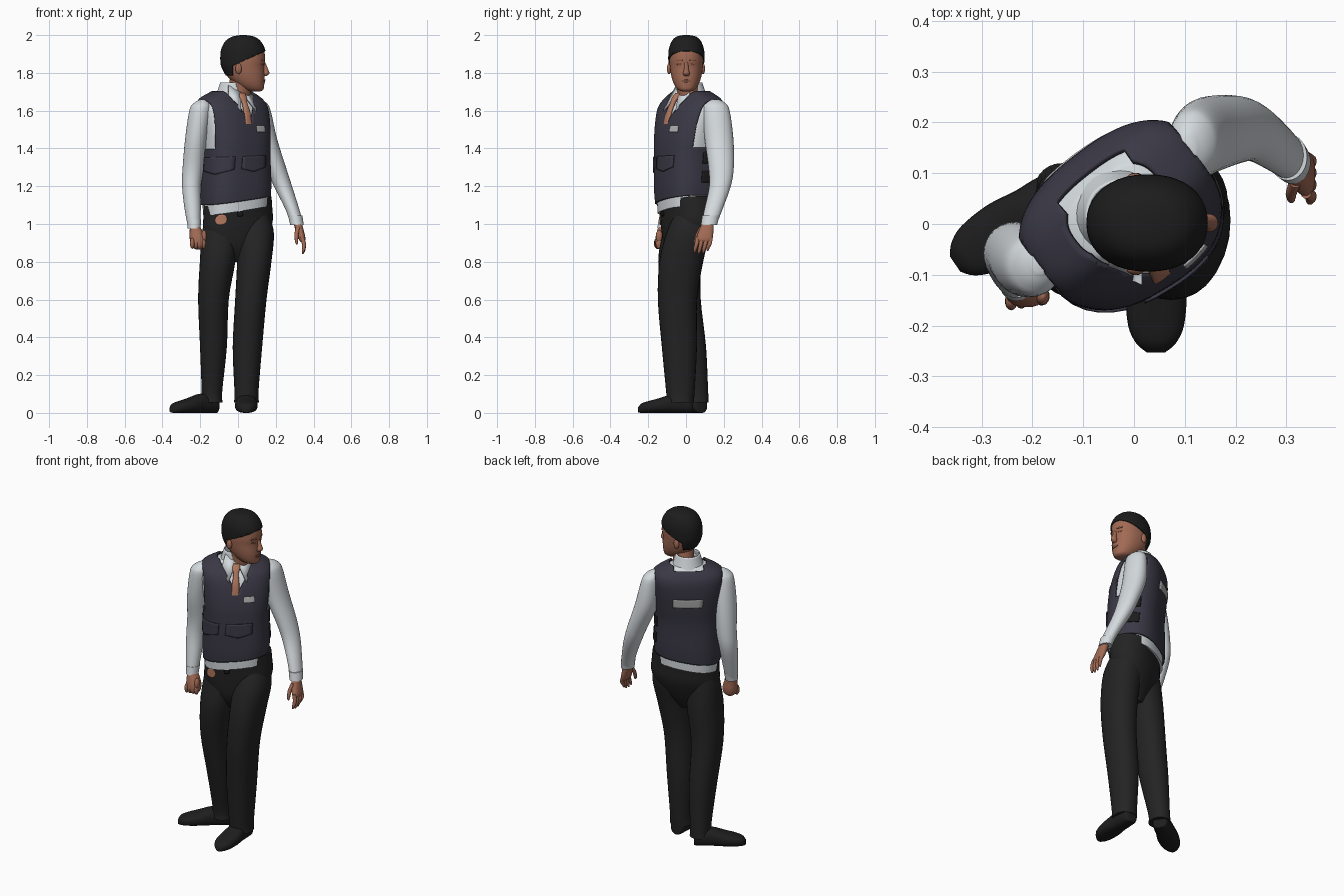
import bpy, bmesh, math
from mathutils import Matrix, Vector
from mathutils.bvhtree import BVHTree

if "Cube" in bpy.data.objects:
    bpy.data.objects.remove(bpy.data.objects["Cube"])

def material(name, *rgb):
    m = bpy.data.materials.new(name)
    m.diffuse_color = (*rgb, 1)
    m.use_nodes = True
    m.node_tree.nodes["Principled BSDF"].inputs["Base Color"].default_value = m.diffuse_color
    return m
SKIN = material("skin", .36, .145, .09)
FEATURE = material("dark_skin", .22, .088, .057)
HAIR = material("hair_black", .012, .012, .012)
SHIRT = material("shirt_white", .66, .70, .73)
VEST = material("vest_navy", .042, .04, .06)
TROUSER = material("trouser_black", .017, .017, .017)
SHOE = material("shoe_black", .013, .013, .014)
PATCH = material("patch_grey", .44, .44, .45)
TIE = material("tie_tan", .45, .19, .115)
I = Matrix.Identity(4)
T = Matrix.Translation((-.012, 0, 0)) @ Matrix.Rotation(math.radians(30), 4, 'Z')  # turned torso
torso = []
def finish(name, bm, mat, M=I, solid=0):
    me = bpy.data.meshes.new(name)
    bm.to_mesh(me)
    me.materials.append(mat)
    me.shade_smooth()
    me.set_sharp_from_angle(angle=math.radians(45))
    ob = bpy.data.objects.new(name, me)
    bpy.context.collection.objects.link(ob)
    ob.matrix_world = M
    if solid:
        md = ob.modifiers.new("thickness", 'SOLIDIFY')
        md.thickness, md.offset = solid, -1
    if M is T:
        torso.append(ob)
    return ob
def spline(rings, sub):
    out = []
    for i in range(len(rings) - 1):
        q = [rings[min(max(i + k, 0), len(rings) - 1)] for k in (-1, 0, 1, 2)]
        for t in (k / sub for k in range(sub)):
            out.append([.5 * (2 * b + (c - a) * t + (2 * a - 5 * b + 4 * c - d) * t * t
                              + (3 * b - a - 3 * c + d) * t ** 3) for a, b, c, d in zip(*q)])
    return out + [rings[-1]]
def loft(name, rings, mat, n=28, power=2, sub=4, M=I, caps=True, solid=0):
    """Skin through rings of (x, y, z, rx, ry)."""
    bm = bmesh.new()
    cs = [(math.cos(2 * math.pi * i / n), math.sin(2 * math.pi * i / n)) for i in range(n)]
    loops = [[bm.verts.new((x + rx * math.copysign(abs(c) ** (2 / power), c),
                            y + ry * math.copysign(abs(s) ** (2 / power), s), z)) for c, s in cs]
             for x, y, z, rx, ry in spline(rings, sub)]
    for a, b in zip(loops, loops[1:]):
        for i in range(n):
            bm.faces.new((a[i], a[(i + 1) % n], b[(i + 1) % n], b[i]))
    if caps:
        bm.faces.new(loops[0])
        bm.faces.new(loops[-1])
        bmesh.ops.recalc_face_normals(bm, faces=bm.faces)
    return finish(name, bm, mat, M, solid)
def blob(name, loc, size, mat):
    bm = bmesh.new()
    bmesh.ops.create_uvsphere(bm, u_segments=14, v_segments=8, radius=1,
                              matrix=Matrix.Translation(loc) @ Matrix.Diagonal((*size, 1)))
    return finish(name, bm, mat)
def surface(ob):
    return BVHTree.FromPolygons([v.co for v in ob.data.vertices], [p.vertices[:] for p in ob.data.polygons])
def plate(name, tree, a0, a1, z0, z1, mat, M=I, cx=0, disc=False, lift=.006, n=8, point=0):
    """Thin plate wrapped on a surface between two angles (0 = front, 90 = left side) and heights."""
    bm, g = bmesh.new(), []
    for k in range((n + 1) ** 2):
        s, t = 2 * (k % (n + 1)) / n - 1, 2 * (k // (n + 1)) / n - 1
        if disc:
            s, t = s * math.sqrt(1 - t * t / 2), t * math.sqrt(1 - s * s / 2)
        a = math.radians((a0 + a1) / 2 + s * (a1 - a0) / 2)
        z = (z0 + z1) / 2 + t * (z1 - z0) / 2 - point * (1 - abs(s)) * (1 - t) / 2
        d = Vector((math.sin(a), -math.cos(a), 0))
        g.append(bm.verts.new(tree.ray_cast(Vector((cx, 0, z)) + d, -d)[0] + d * lift))
    for j in range(n):
        for k in range(j * (n + 1), j * (n + 1) + n):
            bm.faces.new((g[k], g[k + 1], g[k + n + 2], g[k + n + 1]))
    return finish(name, bm, mat, M, lift)
def cut(ob, planes, rule):
    """Slice along planes, then drop the faces that match the rule."""
    bm = bmesh.new()
    bm.from_mesh(ob.data)
    for co, no in planes:
        bmesh.ops.bisect_plane(bm, geom=bm.verts[:] + bm.edges[:] + bm.faces[:], plane_co=co, plane_no=no, dist=1e-5)
    bmesh.ops.delete(bm, geom=[f for f in bm.faces if rule(f.calc_center_median())], context='FACES')
    bm.to_mesh(ob.data)

# Shirt body and vest
body = [(0, 0, 1.125, .185, .146), (0, 0, 1.2, .188, .15), (0, .002, 1.35, .184, .15), (0, .01, 1.45, .192, .153),
        (0, .024, 1.55, .203, .147), (0, .036, 1.62, .206, .132), (0, .043, 1.665, .182, .105), (0, .035, 1.705, .105, .08)]
loft("shirt_body", [(x, y, z - .012 - .04 * (z < 1.15), a - .012, b - .012) for x, y, z, a, b in body], SHIRT, 48, 2.5, M=T)
vest = loft("vest", body, VEST, 64, 2.5, 5, T, False, .011)
vest_skin = surface(vest)
planes = [((0, 0, 1.4), (0, 0, 1)), ((0, 0, 1.685), (0, 0, 1)), ((0, .02, 0), (0, 1, 0))]
for s in (-1, 1):
    planes += [((s * .174, 0, 1.4), (s, 0, -.06)), ((s * .01, 0, 1.555), (s, 0, -.58)), ((s * .085, 0, 0), (1, 0, 0))]
cut(vest, planes, lambda c: (c.z > 1.4 and abs(c.x) > .174 + .06 * (c.z - 1.4))
    or (c.y < .02 and abs(c.x) < .01 + .58 * (c.z - 1.555)) or (c.y > .02 and c.z > 1.685 and abs(c.x) < .085))
# Vest details
plate("right_pocket_flap", vest_skin, -96, -32, 1.295, 1.36, VEST, T, point=.02)
plate("left_pocket_flap", vest_skin, -18, 36, 1.295, 1.36, VEST, T, point=.02)
plate("chest_badge", vest_skin, 17, 39, 1.488, 1.52, PATCH, T, lift=.004)
plate("back_patch", vest_skin, 153, 207, 1.475, 1.525, PATCH, T, lift=.004)
for k, z in enumerate((1.31, 1.2)):
    plate(f"side_strap_{k + 1}", vest_skin, 88, 118, z, z + .065, HAIR, T, lift=.005)
# Collar and tie
loft("collar", [(0, .033, 1.66, .096, .088), (0, .03, 1.7, .082, .077), (0, .025, 1.75, .067, .066)],
     SHIRT, M=T, caps=False, solid=.006)
for side, s in (("left", 1), ("right", -1)):
    bm = bmesh.new()
    v = [bm.verts.new((s * x, y, z)) for x, y, z in
         ((.004, -.052, 1.70), (.062, -.018, 1.735), (.085, -.05, 1.665), (.052, -.112, 1.6))]
    bm.faces.new(v if s < 0 else v[::-1])
    bmesh.ops.triangulate(bm, faces=bm.faces)
    finish(side + "_collar_wing", bm, SHIRT, T, .008)
loft("tie", [(-.008, -.122, 1.53, .022, .008), (-.008, -.108, 1.59, .02, .01), (-.006, -.084, 1.64, .015, .012),
             (-.004, -.068, 1.668, .022, .014), (0, -.054, 1.693, .017, .01)], TIE, 16, 2.6, M=T)
# Sleeves and cuffs
arms = {
    "left": [(.105, .148, 1.66, .015, .025), (.112, .153, 1.64, .04, .055), (.12, .159, 1.6, .053, .072),
             (.145, .175, 1.45, .062, .076), (.2, .186, 1.3, .054, .067), (.238, .18, 1.2, .048, .057),
             (.287, .146, 1.08, .037, .048), (.312, .122, 1.0, .034, .041)],
    "right": [(-.185, -.075, 1.66, .015, .02), (-.192, -.078, 1.64, .042, .048), (-.2, -.08, 1.6, .058, .063),
              (-.222, -.07, 1.45, .058, .07), (-.237, -.056, 1.3, .056, .06), (-.246, -.062, 1.2, .05, .055),
              (-.24, -.09, 1.08, .043, .045), (-.232, -.114, .98, .032, .036)]}
for side, r in arms.items():
    loft(side + "_sleeve", r, SHIRT)
    x, y, z, a, b = r[-1]
    loft(side + "_cuff", [(x, y, z - .004, a + .002, b + .002),
                          (x - .009 * (side == "left"), y + .01, z + .045, a + .004, b + .005)], SHIRT, sub=1)
# Left hand hangs open
loft("left_hand", [(.312, .118, 1.02, .022, .028), (.325, .108, .97, .022, .038),
                   (.338, .098, .925, .019, .044), (.342, .096, .905, .011, .038)], SKIN, 18, 2.4)
for i in range(4):
    y, d = .062 + .023 * i, (.006, 0, .003, .016)[i]
    loft(f"left_finger_{i + 1}", [(.339, y, .93, .011, .012), (.349, y - .006, .895, .011, .0115),
         (.347, y - .014, .86 + d, .009, .01), (.343, y - .017, .842 + d, .004, .004)], SKIN, 10, sub=3)
loft("left_thumb", [(.318, .085, .985, .012, .014), (.31, .062, .945, .011, .012),
                    (.31, .05, .905, .008, .009), (.312, .048, .892, .003, .004)], SKIN, 10)
# Right hand is a loose fist
loft("right_hand", [(-.232, -.113, 1.0, .022, .028), (-.22, -.122, .955, .036, .034), (-.213, -.126, .915, .042, .038),
                    (-.211, -.128, .882, .034, .032), (-.211, -.128, .866, .014, .014)], SKIN, 18, 2.4)
for i in range(4):
    blob(f"right_finger_{i + 1}", (-.242 + .02 * i, -.152 + .003 * i, .898), (.0125, .018, .03), SKIN)
blob("right_thumb", (-.18, -.142, .935), (.014, .018, .034), SKIN)
# Trousers
hips = loft("trouser_hips", [(0, -.01, .8, .05, .05), (0, -.01, .88, .135, .09), (.012, 0, .98, .19, .116),
                             (.012, 0, 1.06, .19, .122), (.01, 0, 1.12, .186, .128)], TROUSER, 40, 2.2, M=T)
loft("left_trouser_leg", [(.045, -.03, .055, .066, .07), (.045, -.03, .12, .064, .076), (.05, -.035, .35, .078, .093),
                          (.068, -.045, .6, .083, .104), (.086, -.025, .8, .091, .116),
                          (.092, .01, .95, .098, .115), (.085, .03, 1.05, .08, .09)], TROUSER, power=2.2)
loft("right_trouser_leg", [(-.14, .056, .055, .058, .064), (-.138, .053, .12, .055, .064), (-.13, .02, .35, .071, .086),
                           (-.13, -.022, .6, .081, .1), (-.108, -.035, .8, .094, .112),
                           (-.095, -.03, .95, .096, .095), (-.09, -.03, 1.05, .08, .08)], TROUSER, power=2.2)
hip_skin = surface(hips)
plate("belt_badge", hip_skin, -65, -43, 1.01, 1.07, TIE, T, disc=True)
plate("belt_pouch", hip_skin, -20, -8, 1.045, 1.115, HAIR, T, lift=.009)
# Shoes, lofted from heel to toe
sole = [(0, .03, 0, .025, .03), (0, .045, .012, .042, .045), (0, .05, .07, .05, .05), (0, .05, .11, .052, .05),
        (0, .04, .17, .06, .04), (0, .031, .235, .055, .031), (0, .025, .27, .039, .025), (0, .016, .288, .018, .014)]
for side, heel, toe in (("left", (.045, .035), (.043, -.25)), ("right", (-.115, .084), (-.358, -.083))):
    z, y = Vector((toe[0] - heel[0], toe[1] - heel[1], 0)).normalized(), Vector((0, 0, 1))
    M = Matrix((y.cross(z), y, z)).transposed().to_4x4()
    M.translation = (*heel, 0)
    loft(side + "_shoe", sole, SHOE, 24, 2.5, M=M)
# Torso twist, and a waist that is higher on the left
for v in (v for ob in torso for v in ob.data.vertices):
    z = v.co.z
    v.co.z += .15 * v.co.x * max(0, min(1, (1.45 - z) / .35, (z - .88) / .17))
    v.co = Matrix.Rotation(math.radians(13 * max(0, min(1, (z - 1.1) / .5)) - 5), 3, 'Z') @ v.co
# Neck and head, facing the model's left (back x, front x, height, half width)
loft("neck", [(-.005, .02, 1.64, .065, .062), (.01, .01, 1.72, .06, .058), (.02, 0, 1.8, .06, .056)], SKIN)
profile = [(.075, .118, 1.702, .022), (.03, .134, 1.712, .045), (-.015, .139, 1.74, .065), (-.055, .141, 1.78, .079),
           (-.083, .139, 1.83, .087), (-.089, .143, 1.87, .09), (-.084, .138, 1.92, .087), (-.06, .113, 1.962, .07),
           (-.025, .08, 1.983, .045), (.015, .04, 1.99, .012)]
skull = [((b + f) / 2, .002, z, (f - b) / 2, w) for b, f, z, w in profile]
head = loft("head", skull, SKIN, 40, 2.15)
hair = loft("hair", [(x, y, 1.8 + (z - 1.8) * 1.05, a + .005, b + .006) for x, y, z, a, b in skull], HAIR, 40, 2.15, solid=.006)
cut(hair, [((0, 0, 1.85), (-.45, 0, 1)), ((-.03, 0, 0), (1, 0, 0)), ((0, 0, 1.785), (0, 0, 1))],
    lambda c: c.z < (1.85 + .45 * c.x if c.x > -.03 else 1.785))
# Face
face = surface(head)
for side, s in (("left", 1), ("right", -1)):
    a = 90 + s * 19
    plate(side + "_eye", face, a - 7, a + 7, 1.838, 1.85, FEATURE, cx=.03, disc=True, lift=.002)
    plate(side + "_brow", face, a - 9, a + 9, 1.862, 1.87, FEATURE, cx=.03, lift=.003)
    blob(side + "_ear", (.003, s * .09, 1.822), (.017, .011, .029), SKIN)
plate("lips", face, 77, 103, 1.75, 1.764, FEATURE, cx=.03, disc=True, lift=.004)
loft("nose", [(.137, .002, 1.855, .008, .009), (.145, .002, 1.82, .014, .012), (.148, .002, 1.798, .018, .018),
              (.141, .002, 1.783, .01, .013)], SKIN, 16)
